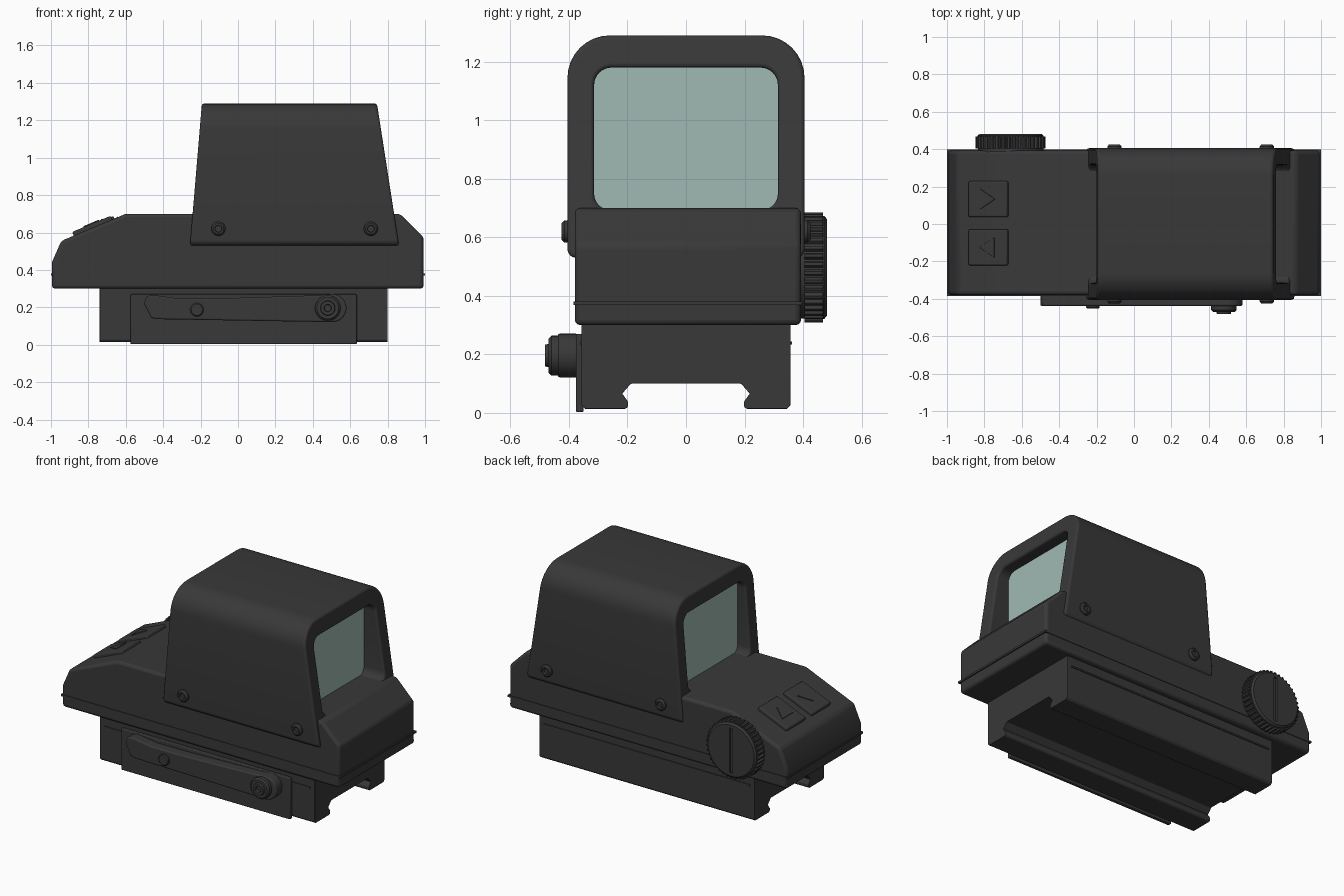
import bpy, bmesh, math
from mathutils import Matrix, Vector

if "Cube" in bpy.data.objects:
    bpy.data.objects.remove(bpy.data.objects["Cube"])


def material(name, color):
    m = bpy.data.materials.new(name)
    m.diffuse_color = color
    m.use_nodes = True
    m.node_tree.nodes["Principled BSDF"].inputs["Base Color"].default_value = m.diffuse_color
    return m


DARK = material("dark_metal", (0.04, 0.04, 0.041, 1))
GLASS = material("tinted_glass", (0.35, 0.49, 0.45, 0.55))


def finish(name, bm, bevel=0.0, mat=DARK, segments=3):
    bmesh.ops.recalc_face_normals(bm, faces=bm.faces)
    me = bpy.data.meshes.new(name)
    bm.to_mesh(me)
    bm.free()
    ob = bpy.data.objects.new(name, me)
    bpy.context.collection.objects.link(ob)
    me.materials.append(mat)
    if bevel:
        mod = ob.modifiers.new("bevel", 'BEVEL')
        mod.width = bevel
        mod.segments = segments
        mod.limit_method = 'ANGLE'
        mod.angle_limit = math.radians(32)
        mod.use_clamp_overlap = False
    bpy.ops.object.select_all(action='DESELECT')
    bpy.context.view_layer.objects.active = ob
    ob.select_set(True)
    bpy.ops.object.shade_smooth_by_angle(angle=math.radians(32))
    return ob


def place(axis, u, v, d):
    return {'X': (d, u, v), 'Y': (u, d, v), 'Z': (u, v, d)}[axis]


def prism(name, pts, axis, a, b, bevel=0.0, mat=DARK):
    """Extrude a 2D outline along an axis from a to b."""
    bm = bmesh.new()
    f = bm.faces.new([bm.verts.new(place(axis, u, v, a)) for u, v in pts])
    r = bmesh.ops.extrude_face_region(bm, geom=[f])
    vs = [g for g in r['geom'] if isinstance(g, bmesh.types.BMVert)]
    bmesh.ops.translate(bm, verts=vs, vec=Vector(place(axis, 0, 0, b - a)))
    return finish(name, bm, bevel, mat)


def rect(u0, u1, v0, v1):
    return [(u0, v0), (u1, v0), (u1, v1), (u0, v1)]


def arc(cx, cy, r, a0, a1, n):
    return [(cx + r * math.cos(math.radians(a0 + (a1 - a0) * i / n)),
             cy + r * math.sin(math.radians(a0 + (a1 - a0) * i / n))) for i in range(n + 1)]


def round_rect(w, z0, z1, rb, rt, n=8):
    return (arc(w - rb, z0 + rb, rb, -90, 0, n) + arc(w - rt, z1 - rt, rt, 0, 90, n)
            + arc(rt - w, z1 - rt, rt, 90, 180, n) + arc(rb - w, z0 + rb, rb, 180, 270, n))


def lathe(name, x, z, y, side, profile, n=32, bevel=0.0):
    """Turned part on a side wall: profile of (radius, height out of wall)."""
    bm = bmesh.new()
    rings = []
    for r, h in profile:
        rings.append([bm.verts.new((x + r * math.cos(2 * math.pi * i / n), y + side * h,
                                    z + r * math.sin(2 * math.pi * i / n))) for i in range(n)])
    for a, b in zip(rings, rings[1:]):
        for i in range(n):
            bm.faces.new((a[i], a[(i + 1) % n], b[(i + 1) % n], b[i]))
    bm.faces.new(rings[0])
    bm.faces.new(rings[-1])
    return finish(name, bm, bevel)


# main housing
prism("housing", [(-0.995, 0.30), (-0.995, 0.44), (-0.945, 0.555), (-0.60, 0.70), (0.866, 0.70),
                  (0.992, 0.575), (0.992, 0.30)], 'Y', -0.38, 0.393, 0.018)
prism("housing_seam", rect(-1.0, 1.0, -0.384, 0.397), 'Z', 0.369, 0.381)

# hood: arch ring whose ends lean inward
outer = round_rect(0.405, 0.53, 1.29, 0.03, 0.145)
inner = round_rect(0.314, 0.694, 1.18, 0.055, 0.06)
bm = bmesh.new()


def end_x(z, end):
    t = (z - 0.53) / 0.76
    return 0.861 - 0.118 * t if end else -0.257 + 0.064 * t


loops = [[bm.verts.new((end_x(z, e), y, z)) for y, z in pts]
         for e, pts in ((0, outer), (1, outer), (1, inner), (0, inner))]
for a, b in zip(loops, loops[1:] + loops[:1]):
    for i in range(len(a)):
        j = (i + 1) % len(a)
        bm.faces.new((a[i], a[j], b[j], b[i]))
finish("hood", bm, 0.014)

# glass panes
pane = round_rect(0.316, 0.692, 1.182, 0.055, 0.06)
prism("front_glass", pane, 'X', 0.672, 0.682, 0, GLASS)
prism("rear_glass", pane, 'X', -0.15, -0.14, 0, GLASS)

# hood screws with sockets
for side, tag in ((-1, "right"), (1, "left")):
    for i, x in enumerate((-0.105, 0.71)):
        lathe(f"hood_screw_{tag}_{i + 1}", x, 0.62, side * 0.395, side,
              [(0.038, 0), (0.038, 0.02), (0.029, 0.03), (0.019, 0.03), (0.017, 0.016)], 24)

# rail mount with dovetail channel
half = [(0.188, 0.10), (0.218, 0.066), (0.198, 0.038), (0.198, 0.022), (0.206, 0.014),
        (0.346, 0.014), (0.357, 0.026), (0.357, 0.31)]
prism("rail_mount", half + [(-y, z) for y, z in reversed(half)], 'X', -0.74, 0.80, 0.003)
prism("mount_rib", rect(-0.71, 0.77, -0.362, 0.363), 'Z', 0.234, 0.244)

# clamp plate and lever
prism("clamp_plate", rect(-0.575, 0.635, 0.003, 0.27), 'Y', -0.376, -0.35, 0.005)
prism("clamp_lever", arc(0.505, 0.196, 0.075, -90, 90, 16)
      + [(0.42, 0.264), (-0.12, 0.247), (-0.32, 0.247), (-0.45, 0.266), (-0.488, 0.26),
         (-0.502, 0.22), (-0.465, 0.145), (-0.44, 0.137)], 'Y', -0.438, -0.37, 0.008)
lathe("lever_pin", -0.22, 0.187, -0.43, -1, [(0.036, 0), (0.036, 0.016), (0.03, 0.022)])
lathe("lever_bolt", 0.48, 0.196, -0.43, -1,
      [(0.068, 0), (0.068, 0.03), (0.058, 0.04), (0.04, 0.04), (0.037, 0.052), (0.02, 0.052),
       (0.018, 0.035)])

# battery cap: collar, knurled rim and slotted face
KX, KZ = -0.66, 0.497
lathe("cap_collar", KX, KZ, 0.385, 1, [(0.175, 0), (0.175, 0.025)], 48)
teeth = 40
knurl = []
for i in range(teeth):
    for f, r in ((0.0, 0.176), (0.2, 0.188), (0.55, 0.188), (0.75, 0.176)):
        a = 2 * math.pi * (i + f) / teeth
        knurl.append((KX + r * math.cos(a), KZ + r * math.sin(a)))
prism("cap_knurl", knurl, 'Y', 0.405, 0.468)
face = lathe("cap_face", KX, KZ, 0.46, 1, [(0.176, 0), (0.176, 0.012), (0.165, 0.022)], 48)
cutter = prism("slot_cutter", rect(KX - 0.011, KX + 0.011, KZ - 0.145, KZ + 0.145), 'Y', 0.47, 0.52)
cutter.hide_render = True
cutter.hide_set(True)
cut = face.modifiers.new("slot", 'BOOLEAN')
cut.operation = 'DIFFERENCE'
cut.object = cutter

# push buttons with raised arrows on the rear slope
slope = math.atan2(0.145, 0.345)
for y, d, tag in ((0.133, 1, "left"), (-0.125, -1, "right")):
    m = Matrix.Translation((-0.775, y, 0.626)) @ Matrix.Rotation(-slope, 4, 'Y')
    b = prism(f"button_{tag}", rect(-0.112, 0.112, -0.096, 0.096), 'Z', -0.02, 0.022, 0.008)
    t = prism(f"button_arrow_{tag}", [(-0.04 * d, -0.054), (0.045 * d, 0), (-0.04 * d, 0.054)],
              'Z', 0.015, 0.027, 0.002)
    b.matrix_world = m
    t.matrix_world = m
